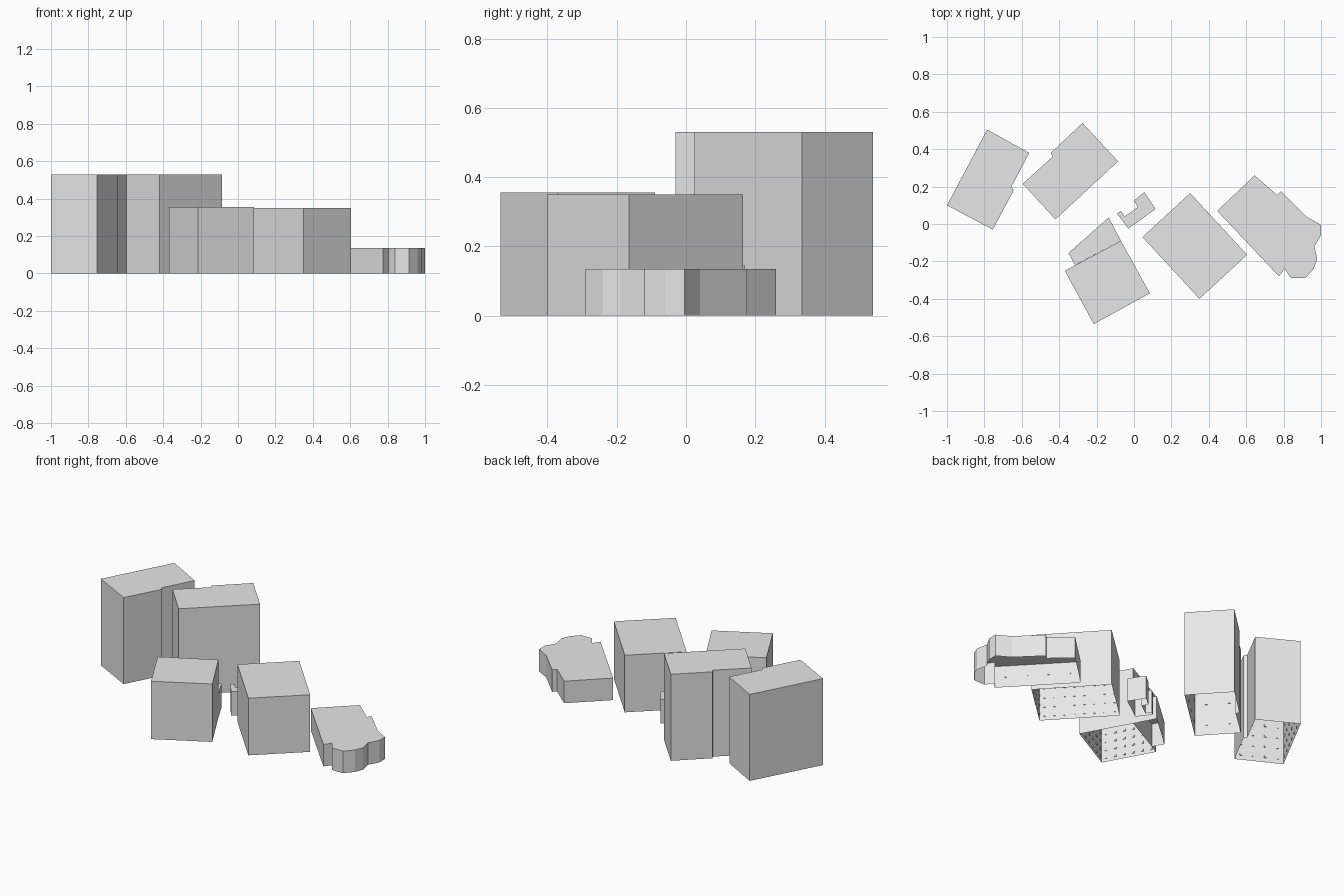
import bpy
import bmesh
from mathutils import Vector, Matrix

default_cube = bpy.data.objects.get("Cube")
if default_cube:
    bpy.data.objects.remove(default_cube, do_unlink=True)

# One plain grey for the whole massing model
GREY = (0.8, 0.8, 0.8, 1.0)
grey = bpy.data.materials.new("light_grey")
grey.use_nodes = True
grey.diffuse_color = GREY
grey.node_tree.nodes["Principled BSDF"].inputs["Base Color"].default_value = GREY


def finish(bm, name):
    mesh = bpy.data.meshes.new(name)
    bm.to_mesh(mesh)
    bm.free()
    mesh.materials.append(grey)
    obj = bpy.data.objects.new(name, mesh)
    bpy.context.collection.objects.link(obj)
    return obj


def building(name, outline, height):
    """Shell with walls and a flat roof, open underneath; outline is clockwise."""
    bm = bmesh.new()
    base = [bm.verts.new((x, y, 0)) for x, y in reversed(outline)]
    top = [bm.verts.new((v.co.x, v.co.y, height)) for v in base]
    for i in range(len(base)):
        j = (i + 1) % len(base)
        bm.faces.new((base[i], base[j], top[j], top[i]))
    bm.faces.new(top)
    finish(bm, name)


def inner_windows(name, outline, height, spacing):
    """Rows of tiny plates on the inside of the long walls."""
    bm = bmesh.new()
    for i, point in enumerate(outline):
        start = Vector((*point, 0))
        wall = Vector((*outline[(i + 1) % len(outline)], 0)) - start
        if wall.length < 0.15:
            continue
        along = wall.normalized()
        inward = Vector((along.y, -along.x, 0))
        columns = int(wall.length / spacing)
        rows = int(height / spacing)
        frame = Matrix((along, inward, Vector((0, 0, 1)))).transposed().to_4x4()
        size = Matrix.Diagonal((0.012, 0.004, 0.012, 1))
        for c in range(columns):
            for r in range(rows):
                place = start + wall * ((c + 0.5) / columns) + inward * 0.003
                place.z = height * (r + 0.5) / rows
                bmesh.ops.create_cube(bm, size=1, matrix=Matrix.Translation(place) @ frame @ size)
    finish(bm, name)


# Footprints, heights and window spacing (None for a plain interior)
buildings = {
    "tall_west_block": (0.53, 0.06, [
        (-.785, .505), (-.56, .38), (-.655, .2), (-.643, .18), (-.755, -.03), (-1, .1)]),
    "tall_centre_block": (0.53, 0.11, [
        (-.275, .54), (-.085, .335), (-.42, .025), (-.595, .215), (-.435, .36), (-.445, .38)]),
    "south_block": (0.355, 0.05, [
        (-.07, -.09), (.085, -.37), (-.215, -.535), (-.37, -.25)]),
    "south_block_annex": (0.145, None, [
        (-.135, .035), (-.07, -.09), (-.315, -.22), (-.35, -.155)]),
    "middle_block": (0.35, 0.05, [
        (.3, .165), (.605, -.165), (.35, -.4), (.045, -.07)]),
    "small_pavilion": (0.145, None, [
        (.055, .17), (.115, .08), (-.03, -.025), (-.09, .055),
        (-.07, .07), (-.05, .04), (.02, .09), (0, .125)]),
    "low_east_hall": (0.135, 0.1, [
        (.645, .26), (.765, .155), (.785, .175), (.92, .04), (1, -.005), (1, -.06),
        (.965, -.12), (.98, -.19), (.96, -.24), (.915, -.29), (.84, -.29),
        (.805, -.24), (.775, -.28), (.445, .07)]),
}

for name, (height, spacing, outline) in buildings.items():
    building(name, outline, height)
    if spacing:
        inner_windows(name + "_inner_windows", outline, height, spacing)
